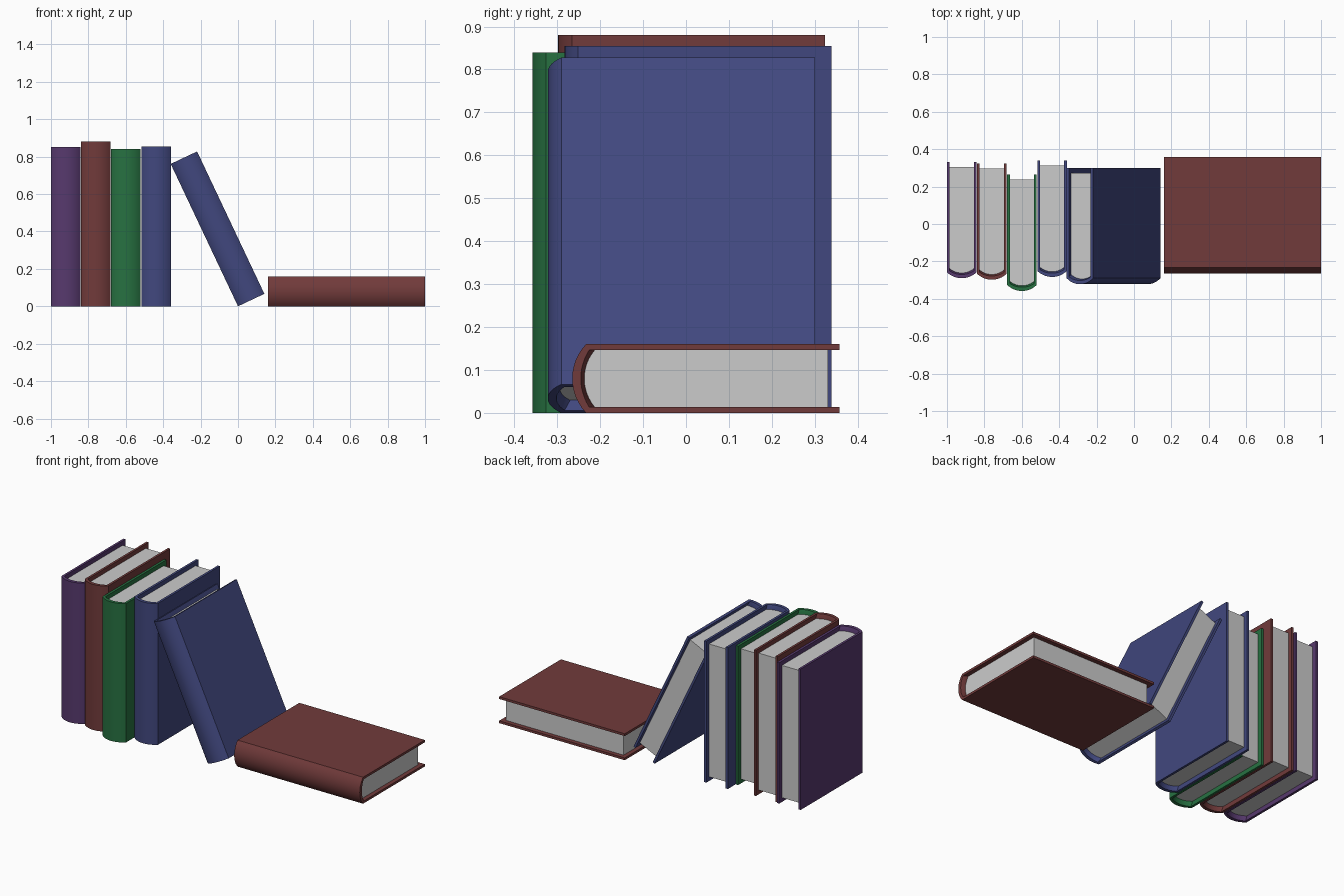
import bpy, bmesh
from math import sin, cos, radians, asin

if "Cube" in bpy.data.objects:
    bpy.data.objects.remove(bpy.data.objects["Cube"])

BOARD = 0.014    # cover thickness
RECESS = 0.026   # pages sit inside the cover by this much
SAG = 0.032      # how far the rounded spine bulges
SEGS = 12


def spine_profile(half, front, sag, back):
    """U-shaped line: back edge, round the spine, back edge."""
    r = (half * half + sag * sag) / (2 * sag)
    a = asin(half / r)
    arc = []
    for i in range(SEGS + 1):
        t = -a + 2 * a * i / SEGS
        arc.append((r * sin(t), front + r - r * cos(t)))
    return [(-half, back)] + arc + [(half, back)]


def new_object(name, bm, colour=None):
    bmesh.ops.recalc_face_normals(bm, faces=bm.faces)
    mesh = bpy.data.meshes.new(name)
    bm.to_mesh(mesh)
    bm.free()
    ob = bpy.data.objects.new(name, mesh)
    bpy.context.collection.objects.link(ob)
    if colour:
        mat = bpy.data.materials.get(colour) or bpy.data.materials.new(colour)
        mat.diffuse_color = COLOURS[colour]
        mat.use_nodes = True
        mat.node_tree.nodes["Principled BSDF"].inputs["Base Color"].default_value = mat.diffuse_color
        mesh.materials.append(mat)
    bpy.ops.object.select_all(action='DESELECT')
    ob.select_set(True)
    bpy.context.view_layer.objects.active = ob
    bpy.ops.object.shade_smooth_by_angle(angle=radians(25))
    return ob


def make_cover(name, colour, thick, depth, height):
    # the inside of the spine slopes in from each end down to the pages
    outer = spine_profile(thick / 2, 0, SAG, depth)
    lip = spine_profile(thick / 2 - BOARD, 0.02, SAG * 0.6, depth)
    deep = spine_profile(thick / 2 - BOARD, 0.028, SAG * 0.75, depth)
    bm = bmesh.new()
    rings = []
    for o, l, d in zip(outer, lip, deep):
        rings.append([bm.verts.new(p) for p in
                      ((*o, 0), (*o, height), (*l, height),
                       (*d, height - RECESS), (*d, RECESS), (*l, 0))])
    for a, b in zip(rings, rings[1:]):
        for k in range(6):
            n = (k + 1) % 6
            bm.faces.new((a[k], b[k], b[n], a[n]))
    bm.faces.new(rings[0])
    bm.faces.new(rings[-1])
    return new_object(name, bm, colour)


def make_pages(name, thick, depth, height):
    outline = spine_profile(thick / 2 - BOARD, 0.028, SAG * 0.75, depth - RECESS)
    bm = bmesh.new()
    base = bm.faces.new([bm.verts.new((x, y, RECESS)) for x, y in outline])
    top = bmesh.ops.extrude_face_region(bm, geom=[base], use_keep_orig=True)
    verts = [v for v in top['geom'] if isinstance(v, bmesh.types.BMVert)]
    bmesh.ops.translate(bm, verts=verts, vec=(0, 0, height - 2 * RECESS))
    return new_object(name, bm)


def make_book(name, colour, loc, height, thick=0.158, tilt=0.0, depth=0.622):
    for ob in (make_cover(name + "_cover", colour, thick, depth, height),
               make_pages(name + "_pages", thick, depth, height)):
        ob.location = loc
        ob.rotation_euler = (0, tilt, 0)


COLOURS = {
    "purple": (0.095, 0.041, 0.155, 1),
    "red": (0.165, 0.043, 0.043, 1),
    "green": (0.020, 0.165, 0.053, 1),
    "blue": (0.053, 0.064, 0.21, 1),
}

# upright row
make_book("purple_book", "purple", (-0.921, -0.29, 0), 0.852)
make_book("red_book", "red", (-0.760, -0.298, 0), 0.88)
make_book("green_book", "green", (-0.599, -0.358, 0), 0.84)
make_book("blue_book", "blue", (-0.438, -0.283, 0), 0.855)

# leaning book, resting on its lower left edge
lean, t = radians(-25.3), 0.156
make_book("leaning_book", "blue",
          (t / 2 * cos(lean), -0.322, -t / 2 * sin(lean)), 0.842, t, lean)

# book lying flat
make_book("flat_book", "red", (0.16, -0.265, 0.08), 0.84, 0.16, radians(90))
